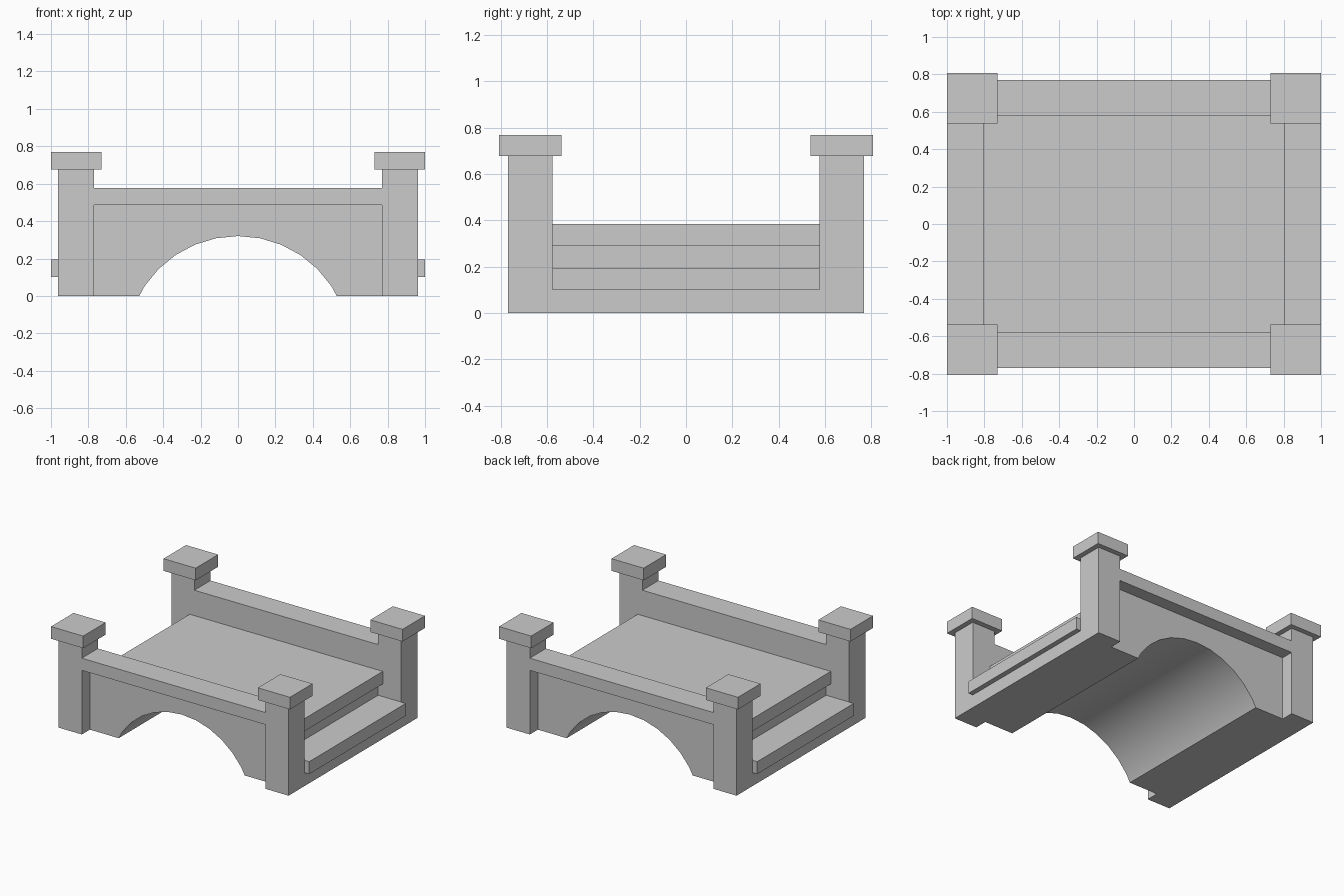
import bpy, bmesh, math
from mathutils import Vector

if "Cube" in bpy.data.objects:
    bpy.data.objects.remove(bpy.data.objects["Cube"])


def prism(name, pts, to_world, a, b):
    """Extrude a 2D profile from depth a to depth b."""
    bm = bmesh.new()
    face = bm.faces.new([bm.verts.new(to_world(u, v, a)) for u, v in pts])
    out = bmesh.ops.extrude_face_region(bm, geom=[face])
    verts = [g for g in out["geom"] if isinstance(g, bmesh.types.BMVert)]
    shift = Vector(to_world(0, 0, b)) - Vector(to_world(0, 0, a))
    bmesh.ops.translate(bm, vec=shift, verts=verts)
    bmesh.ops.recalc_face_normals(bm, faces=bm.faces)
    me = bpy.data.meshes.new(name)
    bm.to_mesh(me)
    bm.free()
    ob = bpy.data.objects.new(name, me)
    bpy.context.collection.objects.link(ob)
    return ob


def along_x(u, v, d):
    return (d, u, v)


def along_y(u, v, d):
    return (u, d, v)


def box(name, x0, x1, y0, y1, z0, z1):
    return prism(name, [(x0, z0), (x1, z0), (x1, z1), (x0, z1)], along_y, y0, y1)


def mirror(ob, x=True, y=False):
    m = ob.modifiers.new("mirror", 'MIRROR')
    m.use_axis = (x, y, False)
    m.use_mirror_merge = False


# Main dimensions
INNER, OUTER, WALL = 0.577, 0.769, 0.673   # parapet inside, coping edge, recessed wall
SPAN, POST, EDGE = 0.769, 0.962, 1.0       # post inner x, post outer x, overall half length

# Bridge body: U-shaped cross-section with overhanging copings
half = [(WALL, 0), (WALL, 0.485), (OUTER, 0.485), (OUTER, 0.577),
        (INNER, 0.577), (INNER, 0.35)]
section = half + [(-y, z) for y, z in reversed(half)]
body = prism("bridge_body", section, along_x, -SPAN, SPAN)

# Arch opening cut through the body
R, TOP = 0.6, 0.32
bpy.ops.mesh.primitive_cylinder_add(vertices=32, radius=R, depth=2,
                                    location=(0, 0, TOP - R),
                                    rotation=(math.pi / 2, 0, 0))
cutter = bpy.context.object
cutter.name = "arch_cutter"
cutter.hide_render = True
cut = body.modifiers.new("arch", 'BOOLEAN')
cut.operation = 'DIFFERENCE'
cut.solver = 'EXACT'
cut.object = cutter
bpy.ops.object.select_all(action='DESELECT')
bpy.context.view_layer.objects.active = body
body.select_set(True)
bpy.ops.object.modifier_apply(modifier=cut.name)
bpy.data.objects.remove(cutter)
bpy.ops.object.shade_smooth_by_angle(angle=math.radians(30))

# Deck with a thick nosing at each end
right = [(0.72, 0.35), (0.72, 0.29), (0.808, 0.29), (0.808, 0.385)]
prism("deck", right + [(-x, z) for x, z in reversed(right)], along_y, -INNER, INNER)

# Entry step with overhanging tread at each end
step = prism("entry_step", [(SPAN, 0), (POST, 0), (POST, 0.1), (EDGE, 0.1),
                            (EDGE, 0.194), (SPAN, 0.194)], along_y, -INNER, INNER)
mirror(step)

# Corner posts and their caps
post = box("corner_post", SPAN, POST, INNER, OUTER, 0, 0.677)
mirror(post, y=True)
cap = box("post_cap", 0.731, EDGE, 0.538, 0.807, 0.677, 0.769)
mirror(cap, y=True)
